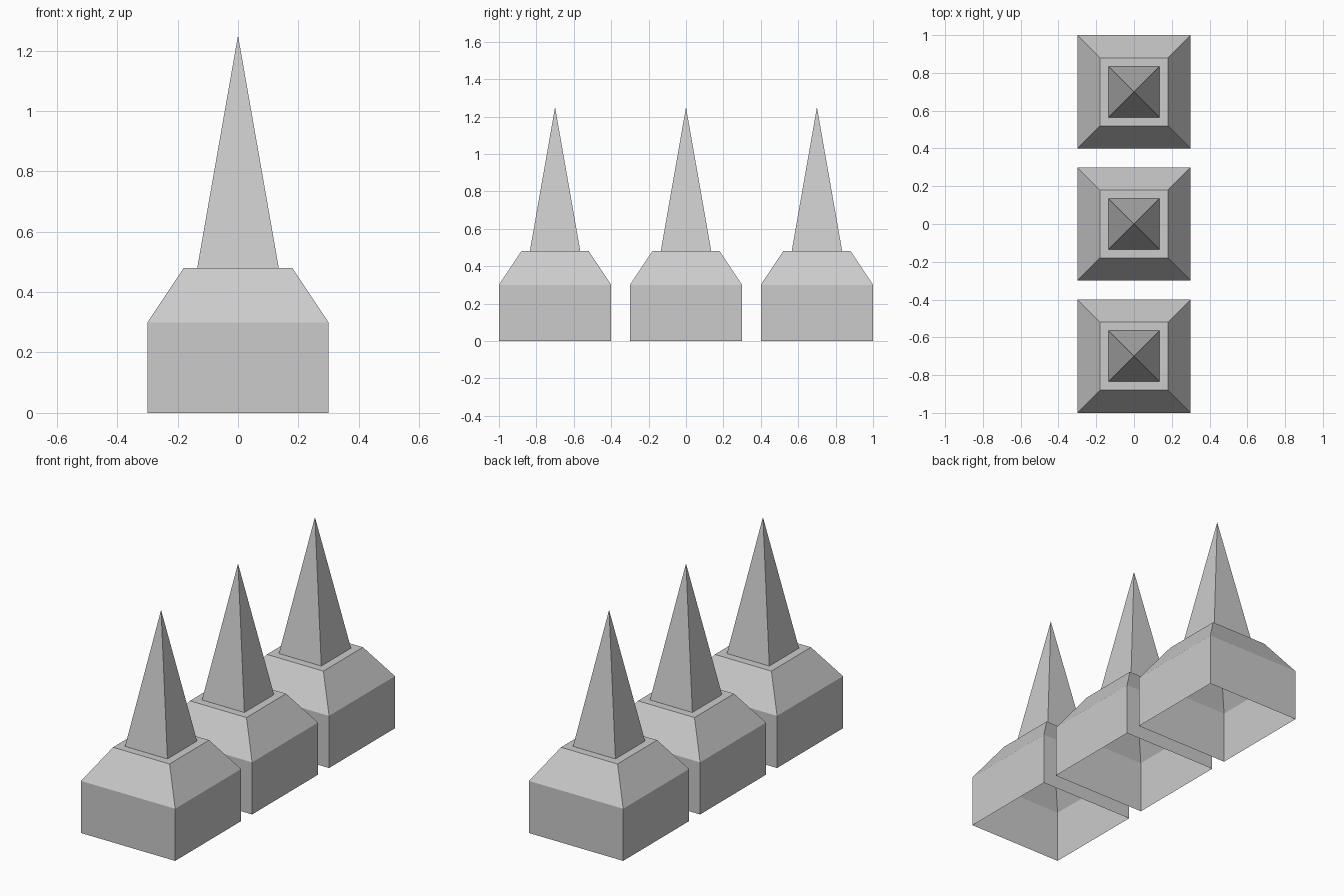
import bpy, bmesh

if "Cube" in bpy.data.objects:
    bpy.data.objects.remove(bpy.data.objects["Cube"])


def lofted_square(name, rings, y, apex=None, cap_top=False):
    """Stack square rings (half width, z), open underneath, ending in a cap or a point."""
    bm = bmesh.new()
    corners = [(-1, -1), (1, -1), (1, 1), (-1, 1)]
    loops = [[bm.verts.new((cx * h, cy * h, z)) for cx, cy in corners] for h, z in rings]
    for low, high in zip(loops, loops[1:]):
        for i in range(4):
            j = (i + 1) % 4
            bm.faces.new((low[i], low[j], high[j], high[i]))
    if cap_top:
        bm.faces.new(loops[-1])
    if apex is not None:
        tip = bm.verts.new((0, 0, apex))
        for i in range(4):
            bm.faces.new((loops[-1][i], loops[-1][(i + 1) % 4], tip))
    mesh = bpy.data.meshes.new(name)
    bm.to_mesh(mesh)
    bm.free()
    obj = bpy.data.objects.new(name, mesh)
    obj.location.y = y
    bpy.context.collection.objects.link(obj)
    return obj


# Three identical spikes in a row, each on a chamfered hollow block
for n, y in enumerate((-0.7, 0.0, 0.7), 1):
    lofted_square(f"base_{n}", [(0.3, 0.0), (0.3, 0.3), (0.18, 0.48)], y, cap_top=True)
    lofted_square(f"spike_{n}", [(0.135, 0.48)], y, apex=1.25)
